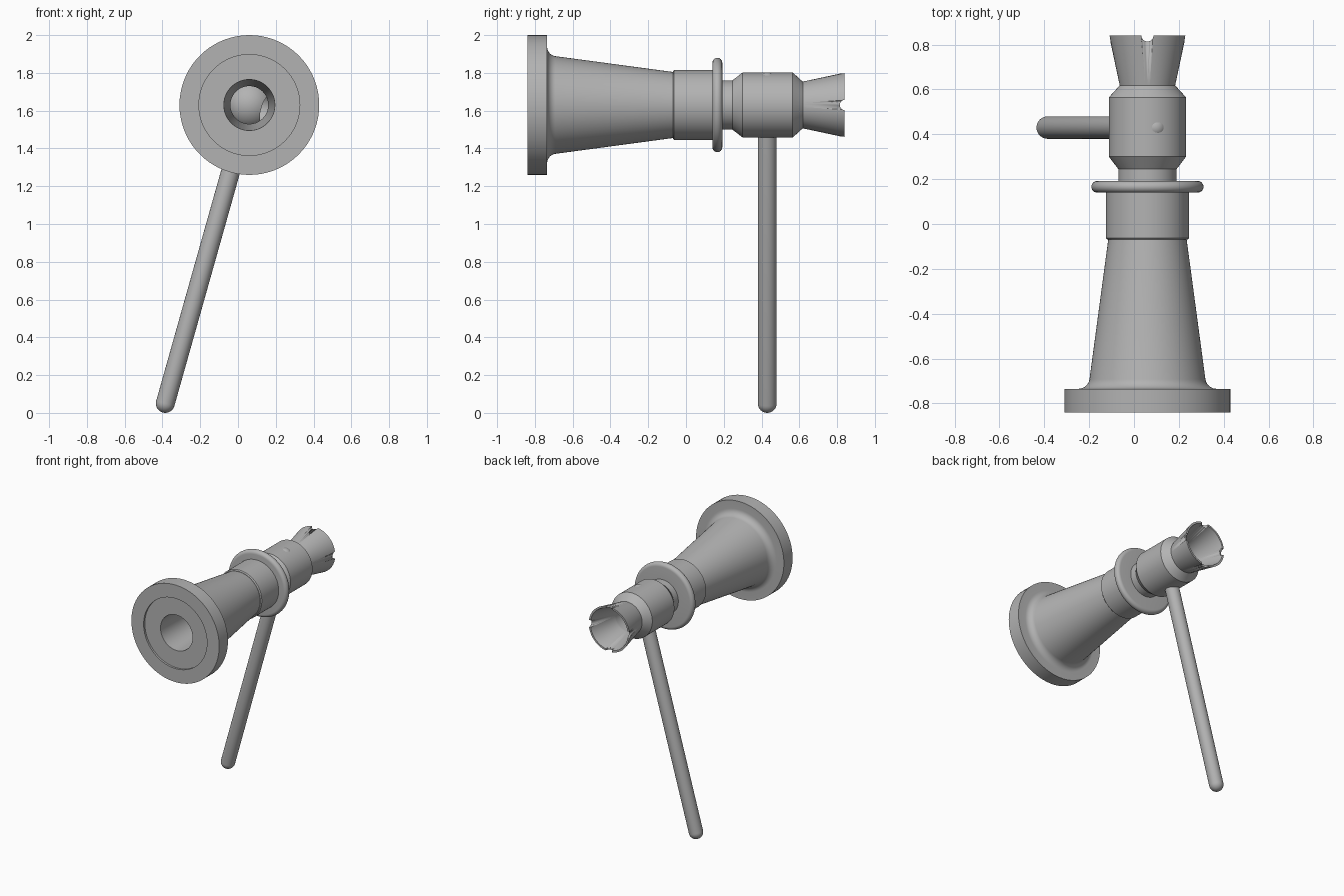
import bpy, bmesh
from math import sin, cos, pi, radians, atan2, sqrt
from mathutils import Matrix, Vector

if "Cube" in bpy.data.objects:
    bpy.data.objects.remove(bpy.data.objects["Cube"], do_unlink=True)

AXIS = Vector((0.06, 0, 1.63))      # centre line of the barrel, along y
PIVOT = Vector((0.06, 0.43, 1.63))  # where the handle crosses it
FOOT = Vector((-0.385, 0.43, 0.05))

metal = bpy.data.materials.new("grey_metal")
metal.use_nodes = True
GREY = (0.45, 0.45, 0.45, 1)
metal.diffuse_color = GREY
bsdf = next(n for n in metal.node_tree.nodes if n.type == 'BSDF_PRINCIPLED')
bsdf.inputs["Base Color"].default_value = GREY


def arc(cy, cr, rad, a0, a1, n=8):
    """Arc points (y, r) from angle a0 to a1, in degrees."""
    angles = [radians(a0 + (a1 - a0) * i / n) for i in range(n + 1)]
    return [(cy + rad * cos(a), cr + rad * sin(a)) for a in angles]


def lathe(name, profile, matrix, closed=True, steps=72):
    """Spin a (y, r) profile around the local y axis."""
    bm = bmesh.new()
    vs = [bm.verts.new((r, y, 0)) for y, r in profile]
    pairs = list(zip(vs, vs[1:])) + ([(vs[-1], vs[0])] if closed else [])
    es = [bm.edges.new(p) for p in pairs]
    bmesh.ops.spin(bm, geom=vs + es, cent=(0, 0, 0), axis=(0, 1, 0),
                   angle=2 * pi, steps=steps, use_duplicate=False)
    bmesh.ops.remove_doubles(bm, verts=bm.verts, dist=0.0002)
    bmesh.ops.recalc_face_normals(bm, faces=bm.faces)
    bm.transform(matrix)
    mesh = bpy.data.meshes.new(name)
    bm.to_mesh(mesh)
    bm.free()
    mesh.materials.append(metal)
    mesh.shade_smooth()
    mesh.set_sharp_from_angle(angle=radians(30))
    obj = bpy.data.objects.new(name, mesh)
    bpy.context.collection.objects.link(obj)
    return obj


on_axis = Matrix.Translation(AXIS)

# Flanged horn with a shallow face recess and a tapering bore
horn = [(-0.825, 0.135), (-0.825, 0.267), (-0.84, 0.267), (-0.84, 0.37),
        (-0.735, 0.37)]
horn += arc(-0.685, 0.308, 0.05, 180, 262)
horn += [(-0.07, 0.175), (-0.07, 0.10)]
lathe("flanged_horn", horn, on_axis)

# Collar with softened front edge
lathe("collar", [(-0.07, 0.10), (-0.07, 0.178), (-0.063, 0.185),
                 (0.15, 0.185), (0.15, 0.10)], on_axis)

# Round-edged disc and the narrow neck behind it
lathe("rim_disc", [(0.14, 0.10)] + arc(0.166, 0.224, 0.026, 180, 0, 12)
      + [(0.192, 0.10)], on_axis)
lathe("neck", [(0.18, 0.10), (0.18, 0.13), (0.26, 0.13), (0.26, 0.10)], on_axis)

# Chamfered valve housing
lathe("valve_housing", [(0.245, 0.10), (0.245, 0.13), (0.30, 0.172),
                        (0.565, 0.172), (0.62, 0.122), (0.62, 0.10)], on_axis)

# Flared outlet with four notches in its rim
cup = lathe("flared_outlet", [(0.615, 0.10), (0.615, 0.123), (0.84, 0.171),
                              (0.84, 0.157), (0.63, 0.10)], on_axis)
for i, turn in enumerate((0, pi / 2)):
    place = (Matrix.Translation(AXIS + Vector((0, 0.841, 0)))
             @ Matrix.Rotation(turn, 4, 'Y') @ Matrix.Rotation(pi / 2, 4, 'Z'))
    cutter = lathe(f"notch_cutter_{i + 1}", [(-0.3, 0), (-0.3, 0.027), (0.3, 0.027),
                                             (0.3, 0)], place, False, 32)
    cutter.hide_render = True
    cutter.hide_set(True)
    cut = cup.modifiers.new("notch", 'BOOLEAN')
    cut.operation = 'DIFFERENCE'
    cut.solver = 'EXACT'
    cut.object = cutter

# Valve ball, its bore turned nearly shut about the handle
rod_dir = (FOOT - PIVOT).normalized()
BALL, BORE = 0.135, 0.085
edge = math_edge = atan2(BORE, sqrt(BALL ** 2 - BORE ** 2)) * 180 / pi
ball_place = Matrix.Translation(PIVOT) @ Matrix.Rotation(radians(-68), 4, rod_dir)
lathe("valve_ball", arc(0, 0, BALL, edge, 180 - edge, 16), ball_place, steps=48)

# Round-ended handle, its tip just showing on top of the housing
length = (FOOT - PIVOT).length
tip = -0.128
handle = arc(tip, 0, 0.05, 180, 90) + arc(length, 0, 0.05, 90, 0)
handle_place = Matrix.Translation(PIVOT) @ rod_dir.to_track_quat('Y', 'Z').to_matrix().to_4x4()
lathe("handle", handle, handle_place, closed=False, steps=40)
